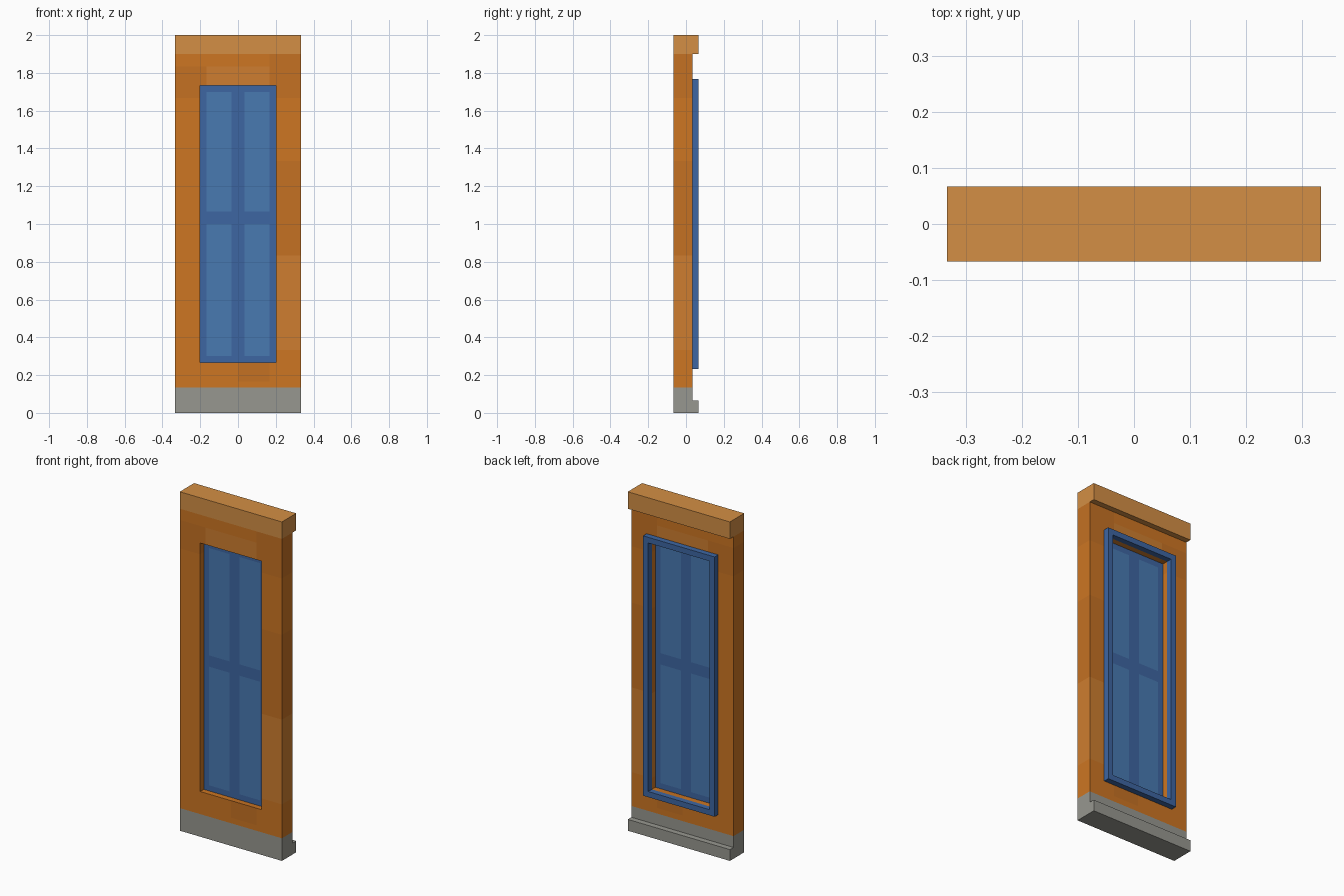
import bpy, bmesh

if "Cube" in bpy.data.objects:
    bpy.data.objects.remove(bpy.data.objects["Cube"])

U = 1 / 30  # building grid: the model is 20 x 4 x 60 units


def material(name, srgb):
    m = bpy.data.materials.new(name)
    m.diffuse_color = [c ** 2.2 for c in srgb] + [1]
    m.use_nodes = True
    m.node_tree.nodes["Principled BSDF"].inputs["Base Color"].default_value = m.diffuse_color
    return m


MATS = {
    "plaster": material("plaster", (0.80, 0.46, 0.155)),
    "plaster_dark": material("plaster_dark", (0.765, 0.44, 0.155)),
    "plaster_light": material("plaster_light", (0.805, 0.49, 0.20)),
    "cornice": material("cornice", (0.825, 0.555, 0.275)),
    "stone": material("stone", (0.59, 0.59, 0.56)),
    "frame": material("frame", (0.25, 0.40, 0.63)),
    "glass": material("glass", (0.29, 0.475, 0.69)),
}


def slab(name, xs, zs, y0, y1, paint):
    """Slab on an x/z grid; paint(x, z) gives each cell's material, None is a hole."""
    bm = bmesh.new()
    used = []

    def cell(i, j):
        if 0 <= i < len(xs) - 1 and 0 <= j < len(zs) - 1:
            return paint((xs[i] + xs[i + 1]) / 2, (zs[j] + zs[j + 1]) / 2)
        return None

    def quad(points, mat):
        if mat not in used:
            used.append(mat)
        f = bm.faces.new([bm.verts.new([c * U for c in p]) for p in points])
        f.material_index = used.index(mat)

    for i in range(len(xs) - 1):
        for j in range(len(zs) - 1):
            mat = cell(i, j)
            if mat is None:
                continue
            a, b, c, d = xs[i], xs[i + 1], zs[j], zs[j + 1]
            quad([(a, y0, c), (b, y0, c), (b, y0, d), (a, y0, d)], mat)
            quad([(a, y1, d), (b, y1, d), (b, y1, c), (a, y1, c)], mat)
            # rim faces wherever the neighbouring cell is empty
            for di, dj, p, q in ((-1, 0, (a, d), (a, c)), (1, 0, (b, c), (b, d)),
                                 (0, -1, (a, c), (b, c)), (0, 1, (b, d), (a, d))):
                if cell(i + di, j + dj) is None:
                    quad([(p[0], y0, p[1]), (p[0], y1, p[1]),
                          (q[0], y1, q[1]), (q[0], y0, q[1])], mat)
    bmesh.ops.remove_doubles(bm, verts=bm.verts, dist=1e-5)
    bmesh.ops.recalc_face_normals(bm, faces=bm.faces)
    finish(name, bm, used)


def finish(name, bm, mats):
    me = bpy.data.meshes.new(name)
    bm.to_mesh(me)
    bm.free()
    for m in mats:
        me.materials.append(MATS[m])
    bpy.context.collection.objects.link(bpy.data.objects.new(name, me))


def in_opening(x, z):
    return abs(x) < 6 and 8 < z < 52


def wall_paint(x, z):
    if in_opening(x, z):
        return None
    if z > 50:
        if abs(x) < 5:
            return "plaster_light" if z < 55 else "plaster"
        return "plaster_dark" if x > 0 or z < 55 else "plaster"
    if x > 5 and 25 < z < 40:
        return "plaster_dark"
    if x > 5 and 10 < z < 25:
        return "plaster_light"
    if 0 < x < 5 and 5 < z < 8:
        return "plaster_dark"
    return "plaster"


# Wall with window opening and subtle plaster patches
slab("wall", [-10, -6, -5, 0, 5, 6, 10],
     [4, 5, 8, 10, 25, 40, 50, 52, 55, 57], -2, 1, wall_paint)

# Raised surround on the back of the opening
slab("window_surround", [-7, -6, 6, 7], [7, 8, 52, 53], 1, 2,
     lambda x, z: None if in_opening(x, z) else "frame")

# Flat window set into the middle of the wall, four panes
slab("window", [-6, -5, -1, 1, 5, 6], [8, 9, 30, 32, 51, 52], -1, 0,
     lambda x, z: "glass" if 1 < abs(x) < 5 and (9 < z < 30 or 32 < z < 51) else "frame")

# Cornice across the top
slab("cornice", [-10, 10], [57, 60], -2, 2, lambda x, z: "cornice")

# Stone base: stepped profile extruded across the width
bm = bmesh.new()
profile = [(-2, 0), (2, 0), (2, 2), (1, 2), (1, 4), (-2, 4)]
face = bm.faces.new([bm.verts.new((-10 * U, y * U, z * U)) for y, z in profile])
ext = bmesh.ops.extrude_face_region(bm, geom=[face])
bmesh.ops.translate(bm, vec=(20 * U, 0, 0),
                    verts=[g for g in ext["geom"] if isinstance(g, bmesh.types.BMVert)])
if len(bm.faces) < 8:  # keep both end caps
    bm.faces.new([v for v in face.verts])
bmesh.ops.recalc_face_normals(bm, faces=bm.faces)
finish("stone_base", bm, ["stone"])
